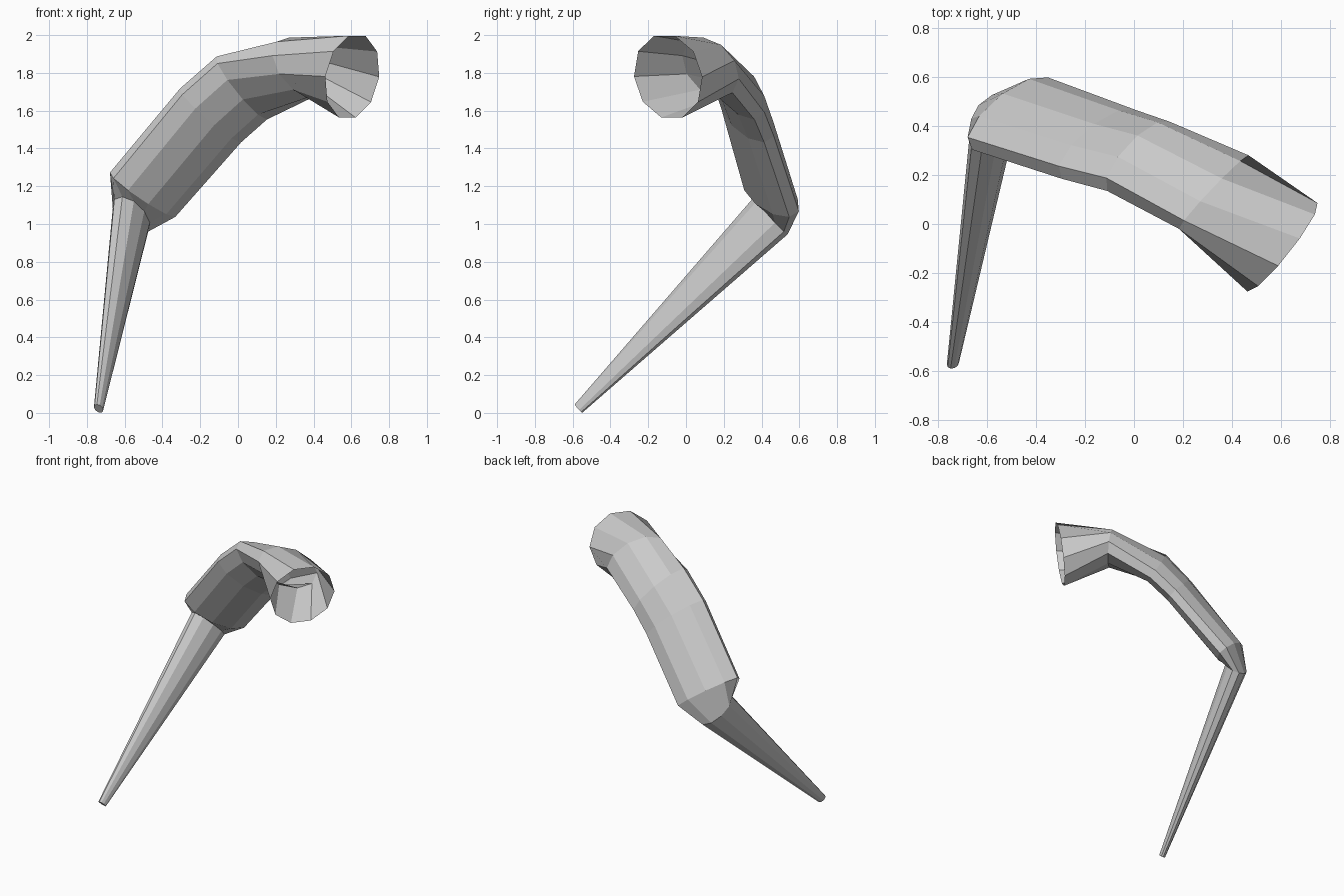
import bpy, bmesh
from math import cos, sin, tau
from mathutils import Vector

if "Cube" in bpy.data.objects:
    bpy.data.objects.remove(bpy.data.objects["Cube"])

SIDES = 10

# Cross-sections along the limb: centre, direction of travel, wide-axis direction, wide and thin radii
RINGS = [
    ((0.605, -0.095, 1.78), (-0.77, 0.61, 0.15), (-0.08, -0.10, 0.18), 0.23, 0.23),       # open flared end
    ((0.325, 0.13, 1.83), (-0.72, 0.64, -0.10), (-0.125, -0.13, 0.095), 0.222, 0.135),    # upper bend
    ((0.02, 0.275, 1.72), (-0.83, 0.30, -0.50), (-0.13, -0.115, 0.15), 0.24, 0.105),
    ((-0.145, 0.325, 1.575), (-0.72, 0.26, -0.65), (-0.155, -0.12, 0.135), 0.243, 0.10),
    ((-0.505, 0.45, 1.155), (-0.63, 0.22, -0.745), (-0.17, -0.12, 0.095), 0.24, 0.10),    # end of thick part
    ((-0.565, 0.45, 1.045), (-0.12, -0.71, -0.69), (-0.07, -0.09, 0.08), 0.146, 0.08),    # elbow
    ((-0.738, -0.569, 0.023), (-0.12, -0.71, -0.69), (-0.07, -0.09, 0.08), 0.032, 0.022),  # tip
]


def add_ring(bm, centre, travel, wide, ra, rb):
    n = Vector(travel).normalized()
    a = Vector(wide)
    a = (a - n * a.dot(n)).normalized()
    b = n.cross(a)
    angles = [tau * (i + 0.5) / SIDES for i in range(SIDES)]
    return [bm.verts.new(Vector(centre) + a * ra * cos(t) + b * rb * sin(t)) for t in angles]


# Bent limb: loft through the rings, open at the wide end, closed at the tip
bm = bmesh.new()
loops = [add_ring(bm, *r) for r in RINGS]
for p, q in zip(loops, loops[1:]):
    for i in range(SIDES):
        j = (i + 1) % SIDES
        bm.faces.new((p[i], p[j], q[j], q[i]))
bm.faces.new(loops[-1])
bmesh.ops.recalc_face_normals(bm, faces=bm.faces)

mesh = bpy.data.meshes.new("bent_limb")
bm.to_mesh(mesh)
bm.free()
bpy.context.collection.objects.link(bpy.data.objects.new("bent_limb", mesh))
